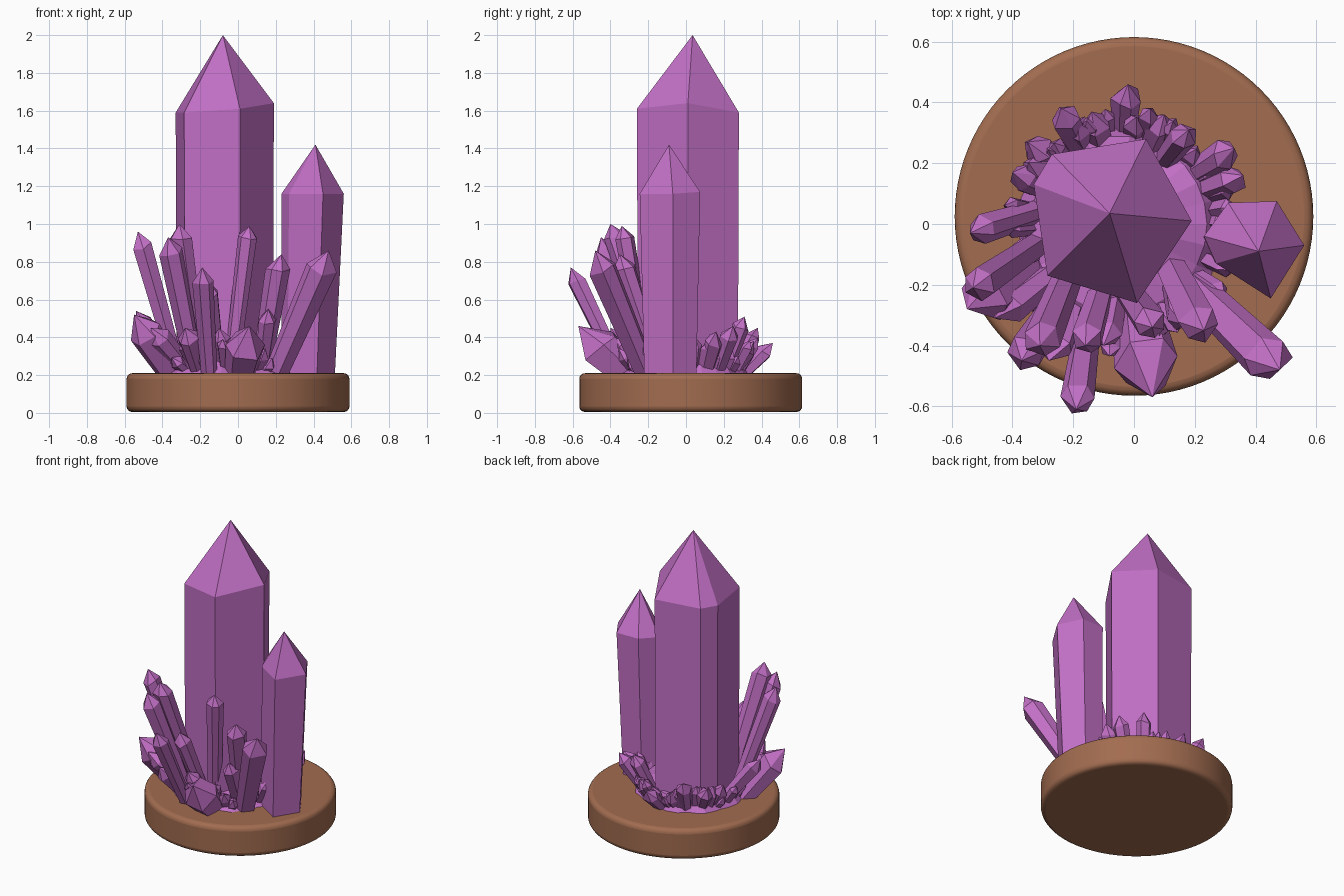
import bpy, bmesh, math, random
from mathutils import Vector

cube = bpy.data.objects.get("Cube")
if cube:
    bpy.data.objects.remove(cube, do_unlink=True)
rng = random.Random(7)
FLOOR = 0.19


def material(name, rgb):
    m = bpy.data.materials.new(name)
    m.use_nodes = True
    m.diffuse_color = (*rgb, 1)
    m.node_tree.nodes["Principled BSDF"].inputs["Base Color"].default_value = (*rgb, 1)
    return m


purple = material("amethyst purple", (0.54, 0.16, 0.56))
brown = material("warm brown", (0.36, 0.15, 0.08))


def loft(name, rings, tip):
    """Flat-faced solid through rings of points, closed to a point at the tip."""
    bm = bmesh.new()
    loops = [[bm.verts.new(p) for p in ring] for ring in rings]
    n = len(loops[0])
    bm.faces.new(loops[0][::-1])
    for low, high in zip(loops, loops[1:]):
        for i in range(n):
            j = (i + 1) % n
            bm.faces.new((low[i], low[j], high[j], high[i]))
    apex = bm.verts.new(tip)
    for i in range(n):
        bm.faces.new((loops[-1][i], loops[-1][(i + 1) % n], apex))
    bmesh.ops.recalc_face_normals(bm, faces=bm.faces)
    mesh = bpy.data.meshes.new(name)
    bm.to_mesh(mesh)
    bm.free()
    mesh.materials.append(purple)
    obj = bpy.data.objects.new(name, mesh)
    bpy.context.collection.objects.link(obj)
    return obj


def pillar(name, outline, centre, taper, tip):
    """Large upright crystal from its shoulder outline, narrowed at the foot."""
    cx, cy = centre
    foot = [(cx + (x - cx) * taper, cy + (y - cy) * taper, FLOOR) for x, y, z in outline]
    return loft(name, [foot, outline], tip)


def shard(name, base, tip, radius, sides=6, foot=0.75):
    """Slanted crystal with slightly irregular sides and a pointed cap."""
    base, tip = Vector(base), Vector(tip)
    axis = tip - base
    length = axis.length
    axis.normalize()
    u = axis.cross(Vector((0.3, 1, 0.1))).normalized()
    v = axis.cross(u)
    turn = rng.uniform(0, math.tau)
    spokes = []
    for i in range(sides):
        a = turn + math.tau * (i + rng.uniform(-0.15, 0.15)) / sides
        spokes.append((u * math.cos(a) + v * math.sin(a)) * radius * rng.uniform(0.88, 1.1))
    cap = min(1.35 * radius, 0.5 * length)
    low = [base + s * foot for s in spokes]
    high = [base + axis * (length - cap * rng.uniform(0.8, 1.15)) + s for s in spokes]
    return loft(name, [low, high], tip)


# Round wooden base with softened rims
bpy.ops.mesh.primitive_cylinder_add(vertices=96, radius=0.59, depth=0.205,
                                    location=(0, 0.025, 0.1075))
base = bpy.context.object
base.name = "round_base"
base.data.materials.append(brown)
bevel = base.modifiers.new("soft rim", "BEVEL")
bevel.width = 0.03
bevel.segments = 4
bevel.limit_method = "ANGLE"
bpy.ops.object.shade_smooth_by_angle(angle=math.radians(40))

# Two large pillars
pillar("main_crystal",
       [(-0.33, 0.13, 1.59), (-0.285, -0.17, 1.59), (0.01, -0.26, 1.61),
        (0.19, 0.01, 1.64), (0.04, 0.28, 1.59), (-0.27, 0.23, 1.59)],
       (-0.07, 0.02), 0.98, (-0.08, 0.035, 2.0))
pillar("second_crystal",
       [(0.23, -0.04, 1.16), (0.27, -0.13, 1.16), (0.45, -0.245, 1.16),
        (0.56, -0.07, 1.16), (0.47, 0.075, 1.17), (0.31, 0.07, 1.17)],
       (0.22, -0.07), 0.86, (0.41, -0.09, 1.42))

# Leaning crystals at the front and sides: foot x, foot y, tip, radius
front = [
    (-0.31, -0.06, (-0.53, -0.21, 0.96), 0.06),
    (-0.22, -0.22, (-0.37, -0.45, 0.93), 0.065),
    (-0.20, -0.13, (-0.31, -0.40, 1.0), 0.06),
    (-0.34, -0.12, (-0.55, -0.28, 0.52), 0.09),
    (-0.15, -0.33, (-0.19, -0.61, 0.77), 0.06),
    (0.01, -0.28, (0.06, -0.57, 0.46), 0.115),
    (-0.04, -0.20, (0.06, -0.34, 0.99), 0.055),
    (0.12, -0.13, (0.23, -0.35, 0.84), 0.065),
    (0.19, -0.20, (0.48, -0.48, 0.86), 0.08),
    (-0.28, 0.05, (-0.54, -0.03, 0.54), 0.05),
    (-0.24, -0.14, (-0.46, -0.31, 0.45), 0.06),
    (-0.20, -0.24, (-0.28, -0.45, 0.45), 0.06),
    (-0.10, -0.20, (-0.16, -0.40, 0.70), 0.055),
    (-0.06, -0.22, (-0.10, -0.40, 0.45), 0.05),
    (0.12, -0.16, (0.16, -0.33, 0.55), 0.05),
]
for i, (x, y, tip, r) in enumerate(front):
    shard(f"leaning_crystal_{i + 1}", (x, y, FLOOR), tip, r)

# Short crystals around the back
back = [(-0.02, 0.46, 0.37), (-0.24, 0.38, 0.45), (-0.35, 0.27, 0.40),
        (-0.40, 0.17, 0.40), (0.18, 0.31, 0.51), (0.33, 0.25, 0.46),
        (0.36, 0.16, 0.43), (0.10, 0.36, 0.38), (-0.14, 0.37, 0.36)]
for i, (x, y, z) in enumerate(back):
    shard(f"back_crystal_{i + 1}", (-0.05 + (x + 0.05) * 0.6, y * 0.62, FLOOR),
          (x, y, z), 0.05)

# Broken rock skirt hugging the main pillar
count = 26
outer, inner = [], []
for i in range(count):
    a = math.tau * i / count
    reach = rng.uniform(0.33, 0.38) + 0.05 * max(0, -math.sin(a))
    c, s = math.cos(a), math.sin(a)
    outer.append((-0.04 + reach * c, reach * s, FLOOR))
    inner.append((-0.05 + 0.29 * c, 0.29 * s, rng.uniform(0.25, 0.31)))
loft("rock_skirt", [outer, inner], (-0.06, 0, 0.32))

# Small rubble crystals filling the gaps
for i in range(34):
    a = math.tau * (i + rng.uniform(-0.3, 0.3)) / 34
    c, s = math.cos(a), math.sin(a)
    reach = rng.uniform(0.34, 0.40) + 0.04 * max(0, -s)
    shard(f"rubble_crystal_{i + 1}", (-0.04 + 0.27 * c, 0.27 * s, FLOOR),
          (-0.04 + reach * c, reach * s, rng.uniform(0.28, 0.40)),
          rng.uniform(0.03, 0.045), sides=5)
